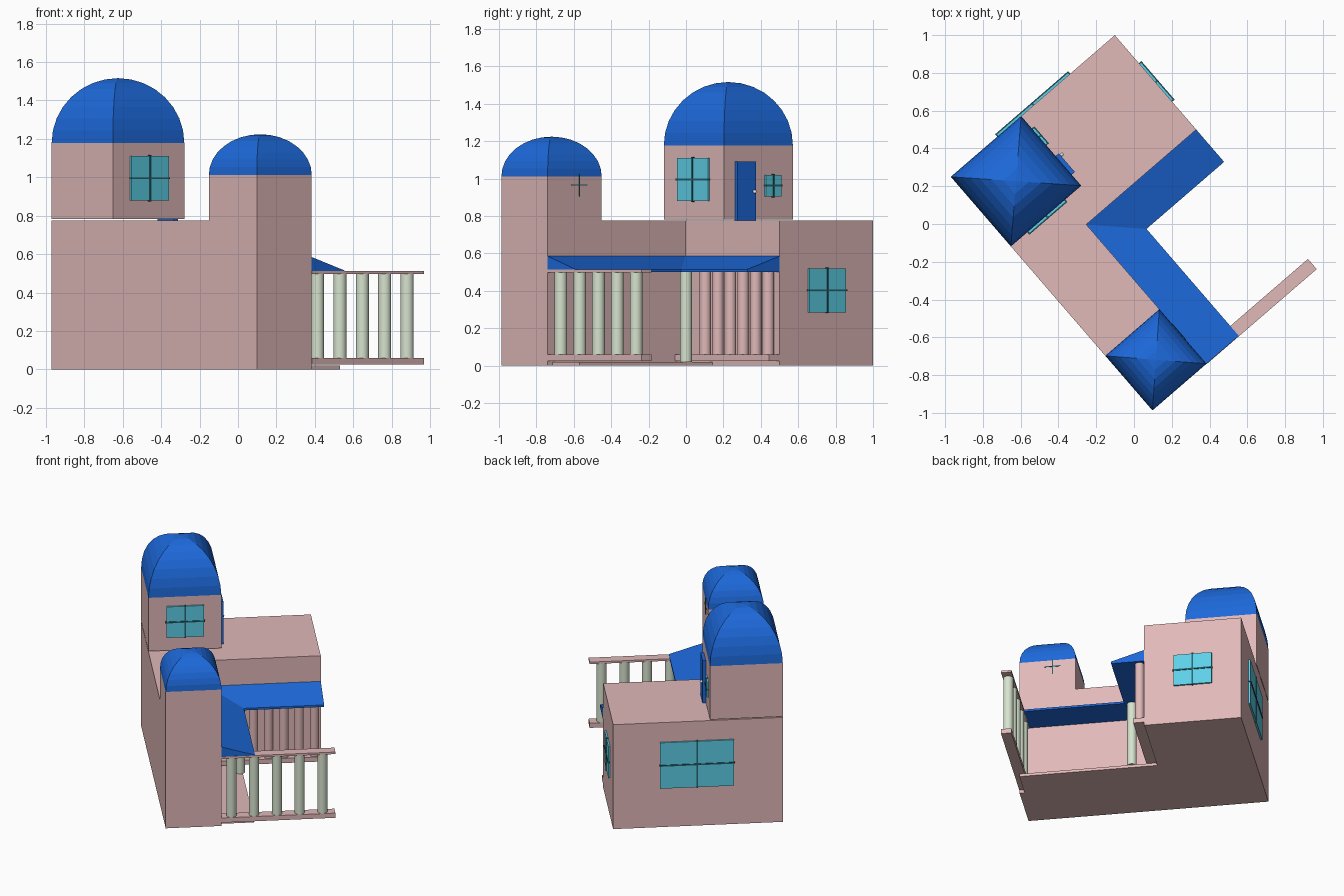
import bpy, bmesh, math
from mathutils import Matrix, Vector

if "Cube" in bpy.data.objects:
    bpy.data.objects.remove(bpy.data.objects["Cube"])

# House axes: a runs along the back wall, b runs away from it; the plan is turned in the world
ANG = math.radians(40.8)
C, S = math.cos(ANG), math.sin(ANG)
PLAN = Matrix(((C, S, 0, -0.97), (S, -C, 0, 0.25), (0, 0, 1, 0), (0, 0, 0, 1)))


def material(name, rgb):
    m = bpy.data.materials.new(name)
    m.diffuse_color = (*rgb, 1)
    m.use_nodes = True
    m.node_tree.nodes["Principled BSDF"].inputs["Base Color"].default_value = m.diffuse_color
    return m


PINK = material("pink_plaster", (0.75, 0.48, 0.48))
BLUE = material("blue_roof", (0.012, 0.14, 0.70))
GLASS = material("window_glass", (0.11, 0.63, 0.80))
DARK = material("window_bar", (0.02, 0.12, 0.15))
STONE = material("pale_stone", (0.68, 0.77, 0.62))
WHITE = material("white_knob", (0.9, 0.9, 0.85))


def finish(name, bm, mat, smooth=False):
    bm.transform(PLAN)
    bmesh.ops.recalc_face_normals(bm, faces=bm.faces)
    for f in bm.faces:
        f.smooth = smooth and len(f.verts) == 4
    me = bpy.data.meshes.new(name)
    bm.to_mesh(me)
    bm.free()
    me.materials.append(mat)
    ob = bpy.data.objects.new(name, me)
    bpy.context.collection.objects.link(ob)
    return ob


def box(name, a, b, z, mat):
    bm = bmesh.new()
    bmesh.ops.create_cube(bm, size=1)
    lo, hi = Vector((a[0], b[0], z[0])), Vector((a[1], b[1], z[1]))
    bm.transform(Matrix.Translation((lo + hi) / 2) @ Matrix.Diagonal((*(hi - lo), 1)))
    return finish(name, bm, mat)


def prism(name, outline, z0, z1, mat):
    bm = bmesh.new()
    f = bm.faces.new([bm.verts.new((a, b, z0)) for a, b in outline])
    ext = bmesh.ops.extrude_face_region(bm, geom=[f])["geom"]
    bmesh.ops.translate(bm, vec=(0, 0, z1 - z0),
                        verts=[v for v in ext if isinstance(v, bmesh.types.BMVert)])
    return finish(name, bm, mat)


def column(name, a, b, r, z0, z1, mat):
    bm = bmesh.new()
    bmesh.ops.create_cone(bm, cap_ends=True, segments=20, radius1=r, radius2=r, depth=z1 - z0,
                          matrix=Matrix.Translation((a, b, (z0 + z1) / 2)))
    return finish(name, bm, mat, smooth=True)


def dome(name, a, b, z, height, bands=8):
    """Four-sided dome: square rings shrinking along a quarter ellipse."""
    bm = bmesh.new()
    ca, cb, ha, hb = sum(a) / 2, sum(b) / 2, (a[1] - a[0]) / 2, (b[1] - b[0]) / 2
    rings = []
    for i in range(bands):
        t = math.pi / 2 * i / bands
        k = math.cos(t)
        rings.append([bm.verts.new((ca + x * ha * k, cb + y * hb * k, z + height * math.sin(t)))
                      for x, y in ((-1, -1), (1, -1), (1, 1), (-1, 1))])
    for r0, r1 in zip(rings, rings[1:]):
        for j in range(4):
            bm.faces.new((r0[j], r0[(j + 1) % 4], r1[(j + 1) % 4], r1[j]))
    top = bm.verts.new((ca, cb, z + height))
    for j in range(4):
        bm.faces.new((rings[-1][j], rings[-1][(j + 1) % 4], top))
    bm.faces.new(rings[0])
    return finish(name, bm, BLUE)


def wall_box(name, axis, face, out, along, z, mat):
    """Thin box on a wall; axis is the wall's normal, out its signed projection."""
    depth = sorted((face - out * 0.2, face + out))
    a, b = (depth, along) if axis == "a" else (along, depth)
    return box(name, a, b, z, mat)


def window(name, axis, face, sign, along, z, bar=0.005):
    wall_box(name + "_pane", axis, face, sign * 0.012, along, z, GLASS)
    cross(name, axis, face, sign * 0.017, along, z, bar)


def cross(name, axis, face, out, along, z, bar):
    c, m = sum(along) / 2, sum(z) / 2
    wall_box(name + "_upright_bar", axis, face, out, (c - bar, c + bar), (z[0] - .005, z[1] + .005), DARK)
    wall_box(name + "_cross_bar", axis, face, out, (along[0] - .005, along[1] + .005), (m - bar, m + bar), DARK)


# L-shaped house body and porch floor
A, B, WA, WB = 1.147, 0.66, 0.378, 1.634
prism("house_body", [(0, 0), (A, 0), (A, B), (WA, B), (WA, WB), (0, WB)], 0, 0.775, PINK)
box("porch_floor", (WA, 0.6), (B, 1.6), (0, 0.02), PINK)

# Towers with domes
box("tall_tower", (0, 0.492), (0, 0.487), (0.782, 1.178), PINK)
dome("tall_dome", (0, 0.492), (0, 0.487), 1.178, 0.338)
box("short_tower", (0, WA), (1.252, WB), (0.775, 1.012), PINK)
dome("short_dome", (0, WA), (1.252, WB), 1.012, 0.212)

# Sloped porch roof wrapping the inside corner
W = 0.226
bm = bmesh.new()
inner = [(A, B), (WA, B), (WA, WB)]
outer = [(A, B + W), (WA + W, B + W), (WA + W, WB)]
sections = [[bm.verts.new(p) for p in ((*i, 0.50), (*i, 0.585), (*o, 0.515), (*o, 0.50))]
            for i, o in zip(inner, outer)]
for s, t in zip(sections, sections[1:]):
    for j in range(4):
        bm.faces.new((s[j], s[(j + 1) % 4], t[(j + 1) % 4], t[j]))
bm.faces.new(sections[0])
bm.faces.new(sections[-1])
finish("porch_roof", bm, BLUE)

# Front colonnade with rails
box("front_lower_rail", (WA, A), (1.565, 1.636), (0.025, 0.06), PINK)
box("front_upper_rail", (WA, A), (1.565, 1.636), (0.498, 0.513), PINK)
for i in range(5):
    column(f"front_column_{i + 1}", 0.447 + 0.154 * i, 1.6, 0.034, 0.06, 0.498, STONE)

# Post under the roof corner, and the row of columns along the house wall
column("corner_post", 0.585, 0.835, 0.032, 0.02, 0.5, STONE)
box("wall_lower_rail", (WA, A), (B, 0.735), (0.025, 0.06), PINK)
for i in range(6):
    column(f"wall_column_{i + 1}", 0.585 + 0.103 * i, 0.699, 0.031, 0.06, 0.5, PINK)

# Windows
window("back_window", "b", 0, -1, (0.33, 0.83), (0.29, 0.63))
window("side_window", "a", A, 1, (0.20, 0.46), (0.285, 0.52))
window("tower_window", "b", 0.487, 1, (0.12, 0.375), (0.88, 1.11))
window("small_tower_window", "a", 0.492, 1, (0.092, 0.20), (0.905, 1.02))
cross("short_tower_window", "a", WA, 0.003, (1.36, 1.46), (0.91, 1.02), 0.003)

# Roof door with knob
wall_box("roof_door", "a", 0.492, 0.022, (0.28, 0.41), (0.775, 1.09), BLUE)
bm = bmesh.new()
bmesh.ops.create_uvsphere(bm, u_segments=12, v_segments=8, radius=0.01,
                          matrix=Matrix.Translation((0.522, 0.295, 0.93)))
finish("door_knob", bm, WHITE, smooth=True)
